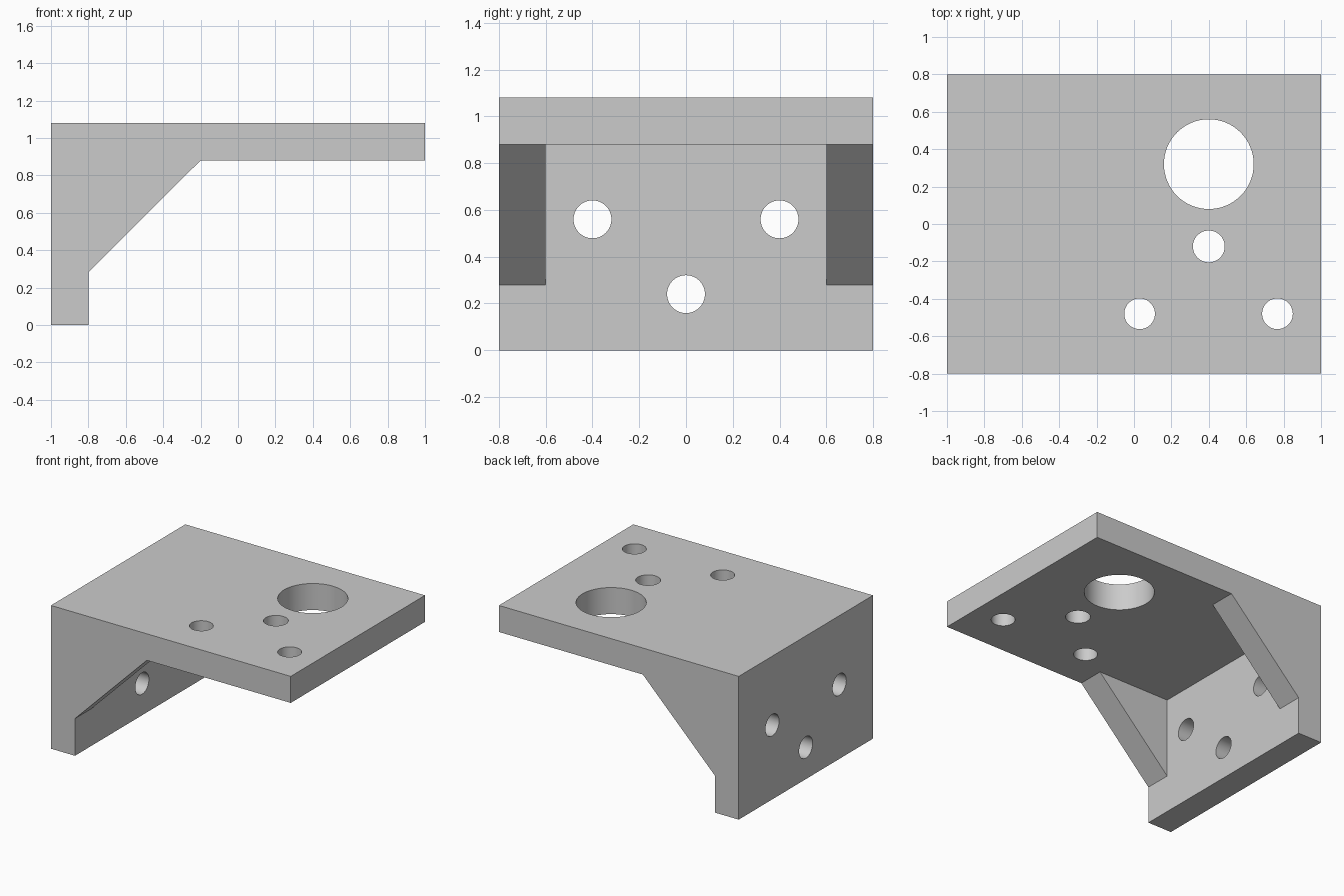
import bpy, bmesh, math

cube = bpy.data.objects.get("Cube")
if cube:
    bpy.data.objects.remove(cube, do_unlink=True)

grey = bpy.data.materials.new("plain_grey")
grey.use_nodes = True
colour = (0.6, 0.6, 0.6, 1)
grey.diffuse_color = colour
grey.node_tree.nodes["Principled BSDF"].inputs["Base Color"].default_value = colour


def prism(name, profile, half_width):
    """Extrude an x-z profile along y, centred on y = 0."""
    bm = bmesh.new()
    face = bm.faces.new([bm.verts.new((x, -half_width, z)) for x, z in profile])
    out = bmesh.ops.extrude_face_region(bm, geom=[face])
    verts = [g for g in out["geom"] if isinstance(g, bmesh.types.BMVert)]
    bmesh.ops.translate(bm, verts=verts, vec=(0, 2 * half_width, 0))
    bmesh.ops.recalc_face_normals(bm, faces=bm.faces)
    mesh = bpy.data.meshes.new(name)
    bm.to_mesh(mesh)
    bm.free()
    mesh.materials.append(grey)
    obj = bpy.data.objects.new(name, mesh)
    bpy.context.collection.objects.link(obj)
    return obj


def drill(name, centre, radius, along_x=False):
    bpy.ops.mesh.primitive_cylinder_add(
        vertices=64, radius=radius, depth=0.4, location=centre,
        rotation=(0, math.pi / 2 if along_x else 0, 0))
    obj = bpy.context.object
    obj.name = name
    obj.data.materials.append(grey)
    return obj


# Side outline: wall, sloped gusset and top plate
top, under, foot, inner = 1.08, 0.88, 0.28, -0.8
bracket = prism("angle_bracket", [(-1, 0), (inner, 0), (inner, foot), (-0.2, under),
                                  (1, under), (1, top), (-1, top)], 0.8)

# Pocket that leaves a gusset on each side
cutters = [prism("pocket_cutter", [(inner, -0.1), (1.2, -0.1), (1.2, under), (inner, under)], 0.6)]

# Holes through the top plate
for x, y, r in [(0.4, 0.32, 0.24), (0.4, -0.12, 0.085), (0.03, -0.48, 0.082), (0.767, -0.48, 0.082)]:
    cutters.append(drill("plate_hole_cutter", (x, y, 0.98), r))

# Mounting holes through the wall
for y, z in [(-0.4, 0.56), (0.4, 0.56), (0, 0.24)]:
    cutters.append(drill("wall_hole_cutter", (-0.9, y, z), 0.081, True))

bpy.context.view_layer.update()
bpy.ops.object.select_all(action='DESELECT')
bracket.select_set(True)
bpy.context.view_layer.objects.active = bracket
for cutter in cutters:
    mod = bracket.modifiers.new("cut", 'BOOLEAN')
    mod.operation = 'DIFFERENCE'
    mod.solver = 'EXACT'
    mod.object = cutter
    bpy.ops.object.modifier_apply(modifier=mod.name)
    bpy.data.objects.remove(cutter, do_unlink=True)

# Round hole walls, crisp edges
bpy.ops.object.shade_smooth_by_angle(angle=math.radians(30))
